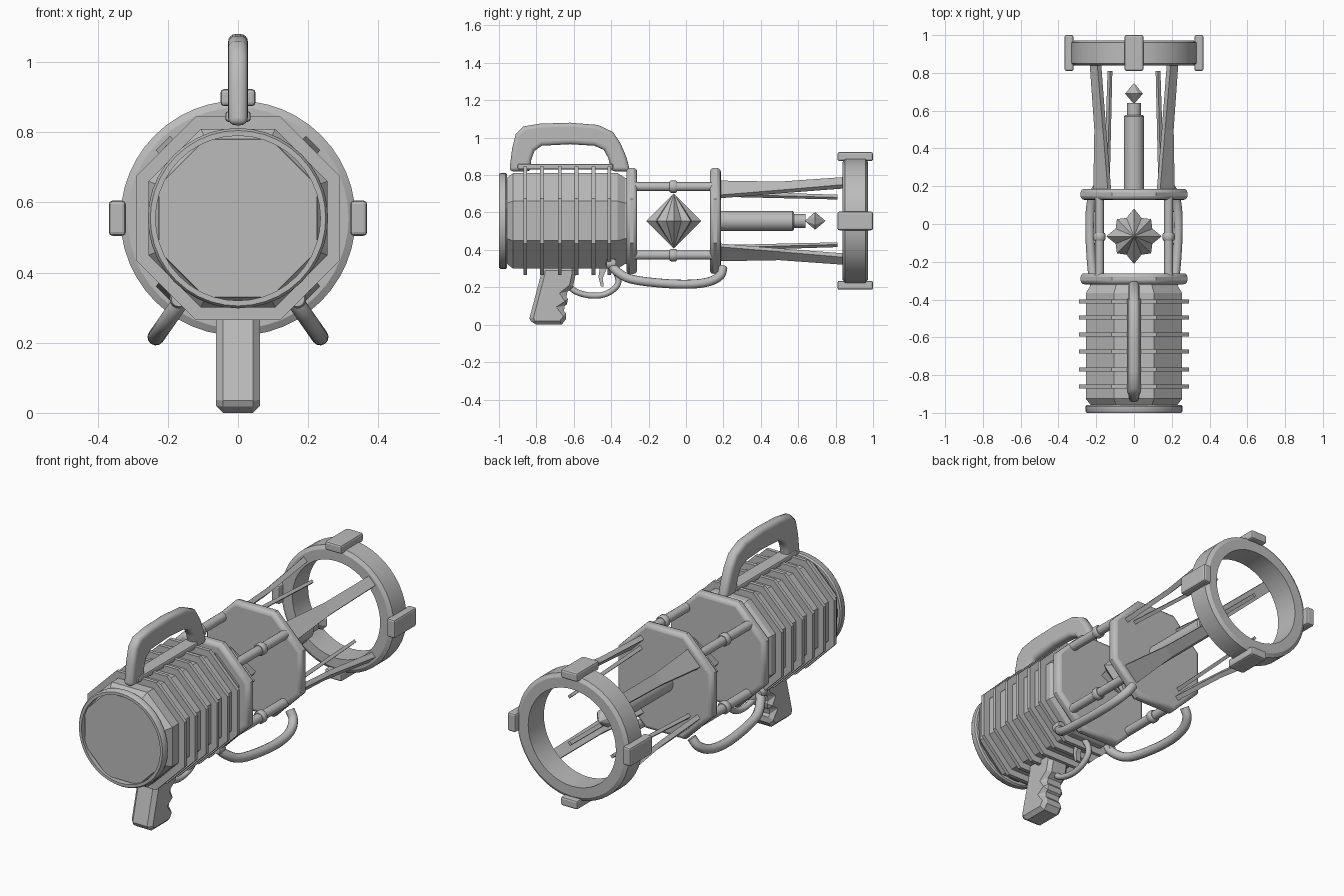
import bpy, bmesh, math
from mathutils import Vector, Matrix

if "Cube" in bpy.data.objects:
    bpy.data.objects.remove(bpy.data.objects["Cube"])

CZ = 0.555                      # height of the main axis (runs along y)
mat = bpy.data.materials.new("plain grey")
mat.diffuse_color = (0.5, 0.5, 0.5, 1)
mat.use_nodes = True
mat.node_tree.nodes["Principled BSDF"].inputs["Base Color"].default_value = mat.diffuse_color


def finish(name, bm, bevel=0, segs=2, smooth=None, angle=30):
    bmesh.ops.recalc_face_normals(bm, faces=bm.faces)
    me = bpy.data.meshes.new(name)
    bm.to_mesh(me)
    bm.free()
    ob = bpy.data.objects.new(name, me)
    bpy.context.collection.objects.link(ob)
    me.materials.append(mat)
    if bevel:
        m = ob.modifiers.new("bevel", 'BEVEL')
        m.width, m.segments, m.limit_method = bevel, segs, 'ANGLE'
        m.angle_limit = math.radians(angle)
    if smooth:
        bpy.ops.object.select_all(action='DESELECT')
        ob.select_set(True)
        bpy.context.view_layer.objects.active = ob
        bpy.ops.object.shade_smooth_by_angle(angle=math.radians(smooth))
    return ob


def loft(rings, closed=False):
    """Skin a list of equal-length point rings; cap the ends unless closed."""
    bm = bmesh.new()
    vs = [[bm.verts.new(p) for p in r] for r in rings]
    n, m = len(vs[0]), len(vs)
    for i in range(m if closed else m - 1):
        a, b = vs[i], vs[(i + 1) % m]
        for j in range(n):
            k = (j + 1) % n
            bm.faces.new((a[j], a[k], b[k], b[j]))
    if not closed:
        bm.faces.new(vs[0])
        bm.faces.new(vs[-1])
    return bm


def circle(y, r, n, x=0, z=CZ):
    off = math.pi / n if n == 8 else 0
    return [(x + r * math.cos(off + 2 * math.pi * i / n), y,
             z + r * math.sin(off + 2 * math.pi * i / n)) for i in range(n)]


def lathe(name, prof, n=32, x=0, z=CZ, closed=False, **kw):
    """Revolve (y, radius) pairs about y; octagons use the flat-side radius."""
    k = 1 / math.cos(math.pi / 8) if n == 8 else 1
    return finish(name, loft([circle(y, r * k, n, x, z) for y, r in prof], closed), **kw)


def box(name, lo, hi, **kw):
    bm = bmesh.new()
    bmesh.ops.create_cube(bm, size=1)
    for v in bm.verts:
        v.co = [(a + b) / 2 + c * (b - a) for a, b, c in zip(lo, hi, v.co)]
    return finish(name, bm, **kw)


def slab(name, pts, w, **kw):
    """Side profile (y, z) given thickness across x."""
    return finish(name, loft([[(s * w, y, z) for y, z in pts] for s in (-1, 1)]), **kw)


def tube(name, pts, r, n=12):
    """Round tube along a Catmull-Rom path."""
    P = [Vector(p) for p in pts]
    P = [2 * P[0] - P[1]] + P + [2 * P[-1] - P[-2]]
    path = []
    for a, b, c, d in zip(P, P[1:], P[2:], P[3:]):
        for s in range(4):
            t = s / 4
            path.append(0.5 * (2 * b + (c - a) * t + (2 * a - 5 * b + 4 * c - d) * t * t
                               + (3 * b - a - 3 * c + d) * t ** 3))
    path.append(P[-2])
    side = (P[2] - P[1]).cross(P[len(P) // 2] - P[1]).normalized()
    rings = []
    for i, p in enumerate(path):
        t = (path[min(i + 1, len(path) - 1)] - path[max(i - 1, 0)]).normalized()
        u = t.cross(side).normalized()
        rings.append([p + r * (math.cos(q) * u + math.sin(q) * side)
                      for q in (2 * math.pi * j / n for j in range(n))])
    return finish(name, loft(rings), smooth=50)


# Rear housing, end ring and cooling ribs
lathe("housing", [(-0.985, 0.225), (-0.96, 0.228), (-0.925, 0.255), (-0.365, 0.255),
                  (-0.325, 0.23), (-0.30, 0.23)], 8)
lathe("rear_ring", [(-1, 0.235), (-1, 0.25), (-0.99, 0.257), (-0.965, 0.257),
                    (-0.957, 0.25), (-0.957, 0.235)], 40, closed=True, smooth=35)
for i, y in enumerate((-0.86, -0.77, -0.675, -0.585, -0.495, -0.41)):
    lathe(f"cooling_rib_{i}", [(y - 0.01, 0.29), (y + 0.01, 0.29)], 8)
box("top_strip", (-0.036, -0.90, 0.83), (0.036, -0.39, 0.86), bevel=0.008)

# Octagonal bulkheads
for n, y in (("rear_bulkhead", -0.29), ("front_bulkhead", 0.157)):
    lathe(n, [(y - 0.029, 0.283), (y + 0.029, 0.283)], 8, bevel=0.02, segs=3,
          smooth=30, angle=60)

# Four rods with collars between the bulkheads
for sx in (-1, 1):
    for sz in (-1, 1):
        x, z = sx * 0.183, CZ + sz * 0.183
        lathe("rod", [(-0.28, 0.024), (0.14, 0.024)], 16, x, z, smooth=35)
        lathe("rod_collar", [(-0.087, 0.028), (-0.08, 0.033), (-0.055, 0.033),
                             (-0.048, 0.028)], 16, x, z, smooth=50)

# Star-shaped core crystal
bm = bmesh.new()
top, bot = bm.verts.new((0, -0.065, CZ + 0.147)), bm.verts.new((0, -0.065, CZ - 0.147))
eq = []
for i in range(16):
    r = (0.147, 0.105, 0.128, 0.105)[i % 4]
    a = math.pi * i / 8
    eq.append(bm.verts.new((r * math.cos(a), -0.065 + r * math.sin(a), CZ)))
for i in range(16):
    bm.faces.new((eq[i], eq[(i + 1) % 16], top))
    bm.faces.new((eq[(i + 1) % 16], eq[i], bot))
finish("core_crystal", bm)

# Emitter barrel with tip and small crystal
lathe("barrel", [(0.17, 0.053), (0.57, 0.053), (0.578, 0.047)], 24, smooth=35)
lathe("barrel_tip", [(0.57, 0.037), (0.64, 0.037)], 24, smooth=35)
lathe("tip_crystal", [(0.636, 0.001), (0.69, 0.047), (0.745, 0.001)], 8)

# Four diagonal arms, each with a thin inner blade
def bar(name, secs, ang):
    """Sections (y, radial inner, radial outer, half width) turned to an angle."""
    rot = Matrix.Rotation(ang, 4, 'Y')
    rings = [[rot @ Vector(p) + Vector((0, 0, CZ)) for p in
              ((-w, y, a), (w, y, a), (w, y, b), (-w, y, b))] for y, a, b, w in secs]
    finish(name, loft(rings))

for k in range(4):
    a = math.pi / 4 + k * math.pi / 2
    bar("arm", [(0.17, 0.225, 0.25, 0.055), (0.5, 0.24, 0.265, 0.032),
                (0.86, 0.275, 0.305, 0.028)], a)
    bar("inner_blade", [(0.17, 0.195, 0.215, 0.012), (0.81, 0.172, 0.188, 0.01)], a)

# Muzzle ring and its four clamps
lathe("muzzle_ring", [(0.838, 0.262), (0.838, 0.315), (0.85, 0.335), (0.96, 0.335),
                      (0.972, 0.315), (0.972, 0.262)], 48, closed=True, smooth=30)
for k in range(4):
    ob = box("ring_clamp", (-0.05, 0.81, 0.32), (0.05, 1.0, 0.368), bevel=0.01)
    ob.data.transform(Matrix.Translation((0, 0, CZ)) @ Matrix.Rotation(k * math.pi / 2, 4, 'Y'))

# Carry handle: outer edge, then inner edge
slab("carry_handle", [(-0.945, 0.82), (-0.93, 0.94), (-0.91, 1.02), (-0.87, 1.06), (-0.78, 1.075),
                      (-0.62, 1.08), (-0.47, 1.068), (-0.39, 1.03), (-0.35, 0.97),
                      (-0.32, 0.90), (-0.298, 0.82), (-0.40, 0.82), (-0.415, 0.89),
                      (-0.44, 0.935), (-0.49, 0.957), (-0.62, 0.965), (-0.77, 0.957),
                      (-0.81, 0.93), (-0.828, 0.88), (-0.83, 0.82)],
     0.028, bevel=0.021, segs=4, smooth=50, angle=60)

# Pistol grip with finger notches
slab("grip", [(-0.77, 0.31), (-0.775, 0.27), (-0.837, 0.035), (-0.82, 0.0), (-0.665, 0.0),
              (-0.63, 0.045), (-0.665, 0.09), (-0.62, 0.12), (-0.65, 0.165),
              (-0.605, 0.20), (-0.59, 0.27), (-0.59, 0.31)],
     0.063, bevel=0.02, segs=1, angle=60)

# Trigger and trigger guard
tube("trigger_guard", [(0, -0.635, 0.215), (0, -0.585, 0.175), (0, -0.50, 0.155),
                       (0, -0.42, 0.168), (0, -0.365, 0.215), (0, -0.37, 0.27),
                       (0, -0.41, 0.33)], 0.016)
slab("trigger", [(-0.46, 0.31), (-0.468, 0.255), (-0.455, 0.205), (-0.44, 0.205),
                 (-0.445, 0.25), (-0.42, 0.31)], 0.014)

# Side guard tubes below, with end sockets
for s in (-1, 1):
    yz = [(-0.41, 0.335), (-0.37, 0.285), (-0.29, 0.243), (-0.12, 0.221), (0.03, 0.217),
          (0.13, 0.232), (0.185, 0.265), (0.197, 0.305)]
    tube("side_guard", [(s * (0.165 + 0.7 * (0.315 - z)), y, z) for y, z in yz], 0.024)
    lathe("guard_socket", [(-0.425, 0.022), (-0.415, 0.027), (-0.385, 0.027),
                           (-0.375, 0.022)], 16, s * 0.168, 0.325, smooth=40)
